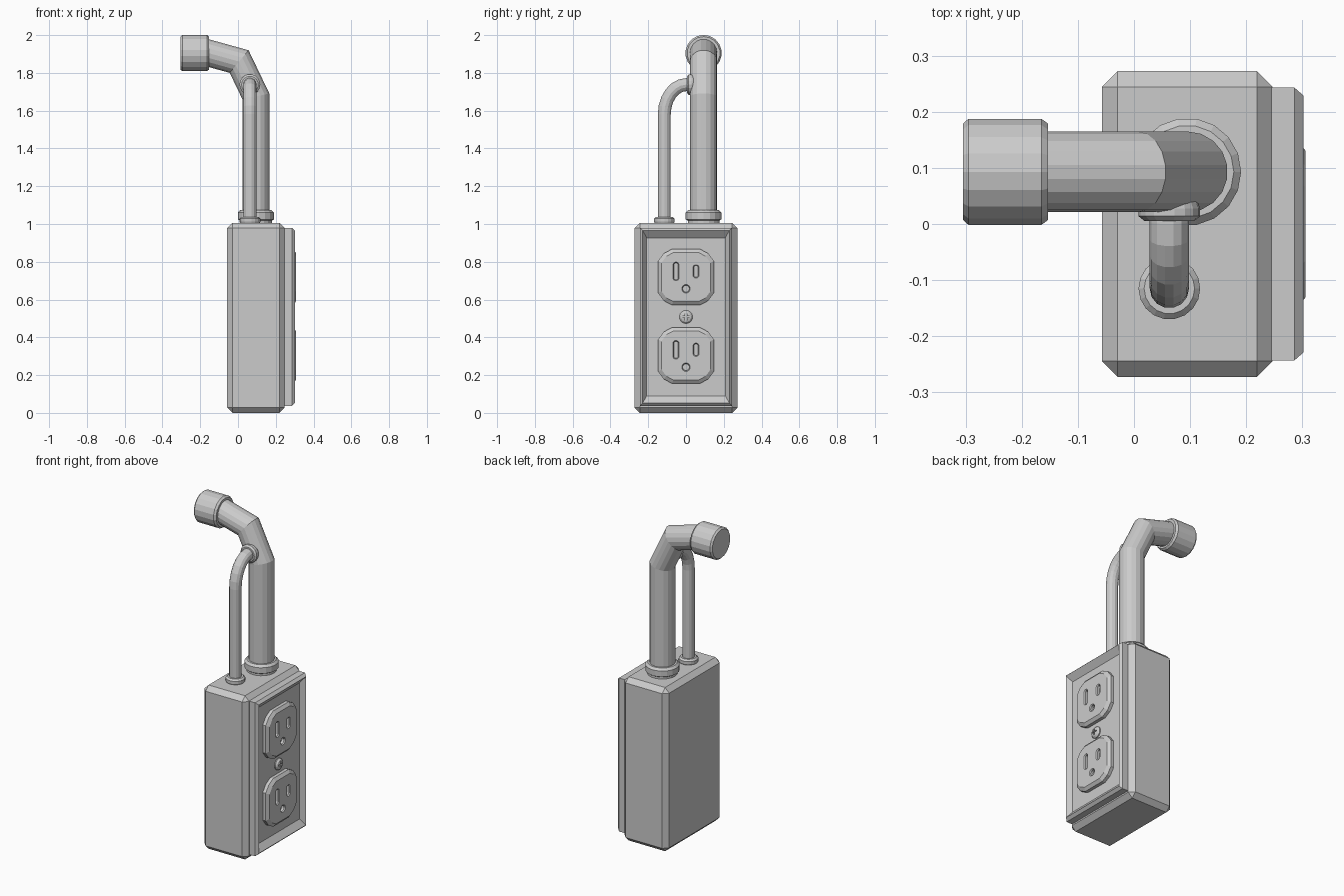
import bpy, bmesh
from math import sin, cos, pi
from mathutils import Vector, Matrix

if "Cube" in bpy.data.objects:
    bpy.data.objects.remove(bpy.data.objects["Cube"])


def loft(name, rings):
    """Skin a series of equal-length rings and cap both ends."""
    bm = bmesh.new()
    vs = [[bm.verts.new(p) for p in ring] for ring in rings]
    n = len(vs[0])
    for a, b in zip(vs, vs[1:]):
        for i in range(n):
            j = (i + 1) % n
            bm.faces.new((a[i], a[j], b[j], b[i]))
    bm.faces.new(vs[0])
    bm.faces.new(vs[-1])
    bmesh.ops.recalc_face_normals(bm, faces=bm.faces)
    me = bpy.data.meshes.new(name)
    bm.to_mesh(me)
    bm.free()
    ob = bpy.data.objects.new(name, me)
    bpy.context.collection.objects.link(ob)
    return ob


def lathe(name, profile, loc, axis, sides=18):
    """Round part from (radius, height) pairs along an axis."""
    rot = Vector((0, 0, 1)).rotation_difference(Vector(axis))
    return loft(name, [[Vector(loc) + rot @ Vector((r * cos(2 * pi * i / sides), r * sin(2 * pi * i / sides), h))
                        for i in range(sides)] for r, h in profile])


def pipe(name, path, radius, normal, sides=18):
    """Mitred tube along a planar path."""
    pts, nrm = [Vector(p) for p in path], Vector(normal)
    rings = []
    for k, p in enumerate(pts):
        t0 = (p - pts[k - 1]).normalized() if k else (pts[1] - p).normalized()
        t1 = (pts[k + 1] - p).normalized() if k < len(pts) - 1 else t0
        t = (t0 + t1).normalized()
        side = nrm.cross(t) / t.dot(t0)
        rings.append([p + radius * (cos(2 * pi * i / sides) * nrm + sin(2 * pi * i / sides) * side)
                      for i in range(sides)])
    return loft(name, rings)


def cut(ob, cutter):
    cutter.hide_render = True
    m = ob.modifiers.new("cut", 'BOOLEAN')
    m.operation, m.solver, m.object = 'DIFFERENCE', 'EXACT', cutter
    bpy.context.view_layer.objects.active = ob
    bpy.ops.object.modifier_apply(modifier=m.name)
    bpy.data.objects.remove(cutter)


def capsule(x, y, z, hw, hh, n=12):
    """Upright rounded slot outline facing +x."""
    return [(x, y + hw * cos(a), z + hw * sin(a) + (hh - hw) * (1 if sin(a) > 0 else -1))
            for a in [2 * pi * (i + .5) / n for i in range(n)]]


# Junction box with chamfered edges
bm = bmesh.new()
bmesh.ops.create_cube(bm, size=1, matrix=Matrix.Translation((.095, 0, .503)) @ Matrix.Diagonal((.304, .545, 1.006, 1)))
bmesh.ops.bevel(bm, geom=bm.edges[:], offset=.028, segments=1, affect='EDGES')
me = bpy.data.meshes.new("junction_box")
bm.to_mesh(me)
bm.free()
bpy.context.collection.objects.link(bpy.data.objects.new("junction_box", me))

# Cover plate with bevelled rim and recessed floor
loft("cover_plate", [[(x, -y, z0), (x, y, z0), (x, y, z1), (x, -y, z1)] for x, y, z0, z1 in (
    (.23, .243, .037, .98), (.286, .243, .037, .98), (.302, .229, .053, .965), (.272, .208, .09, .927))])

# Two sockets with slots and ground hole
quarter = [(.148, .085), (.118, .125), (.075, .148)]
outline = (quarter + [(-y, z) for y, z in quarter[::-1]] + [(-y, -z) for y, z in quarter]
           + [(y, -z) for y, z in quarter[::-1]])
for label, zc in (("upper", .719), ("lower", .304)):
    socket = loft(label + "_socket", [[(x, y * s, zc + z * s) for y, z in outline]
                                      for x, s in ((.266, 1), (.292, 1), (.306, .88))])
    for y, z, w, h in ((-.053, .03, .017, .05), (.053, .03, .017, .036), (0, -.062, .023, .023)):
        cut(socket, loft("slot_cutter", [capsule(x, y, zc + z, w - d, h - d)
                                         for x, d in ((.31, -.003), (.3, .005), (.284, .005))]))

# Centre screw with cross slot
screw = lathe("plate_screw", [(.035, .266), (.035, .278), (.027, .287), (.012, .291)], (0, 0, .508), (1, 0, 0))
for w, h in ((.004, .02), (.02, .004)):
    cut(screw, loft("cross_cutter", [[(x, -w, .508 - h), (x, w, .508 - h), (x, w, .508 + h), (x, -w, .508 + h)]
                                     for x in (.281, .3)]))

# Main bent pipe, base collar and end cap
pipe("main_pipe", [(.095, .093, .99), (.095, .093, 1.675), (.006, .093, 1.86), (-.2, .093, 1.917)],
     .072, (0, 1, 0))
lathe("main_pipe_collar", [(.085, .99), (.085, 1.018), (.096, 1.025), (.096, 1.06), (.083, 1.073)],
      (.095, .093, 0), (0, 0, 1))
lathe("end_cap", [(.087, -.305), (.096, -.295), (.096, -.165), (.087, -.153)], (0, .093, 1.905), (1, 0, 0))

# Thin side pipe with elbow and collars
elbow = [(.063, .003 - .118 * cos(a), 1.58 + .158 * sin(a)) for a in [pi / 2 * i / 6 for i in range(7)]]
pipe("side_pipe", [(.063, -.115, .99)] + elbow + [(.063, .06, 1.738)], .035, (1, 0, 0), 14)
lathe("side_pipe_collar", [(.046, .99), (.055, 1.012), (.055, 1.028), (.045, 1.038)], (.063, -.115, 0), (0, 0, 1))
lathe("side_pipe_joint", [(.044, .005), (.055, .014), (.055, .028), (.048, .045)], (.063, 0, 1.738), (0, 1, 0))
